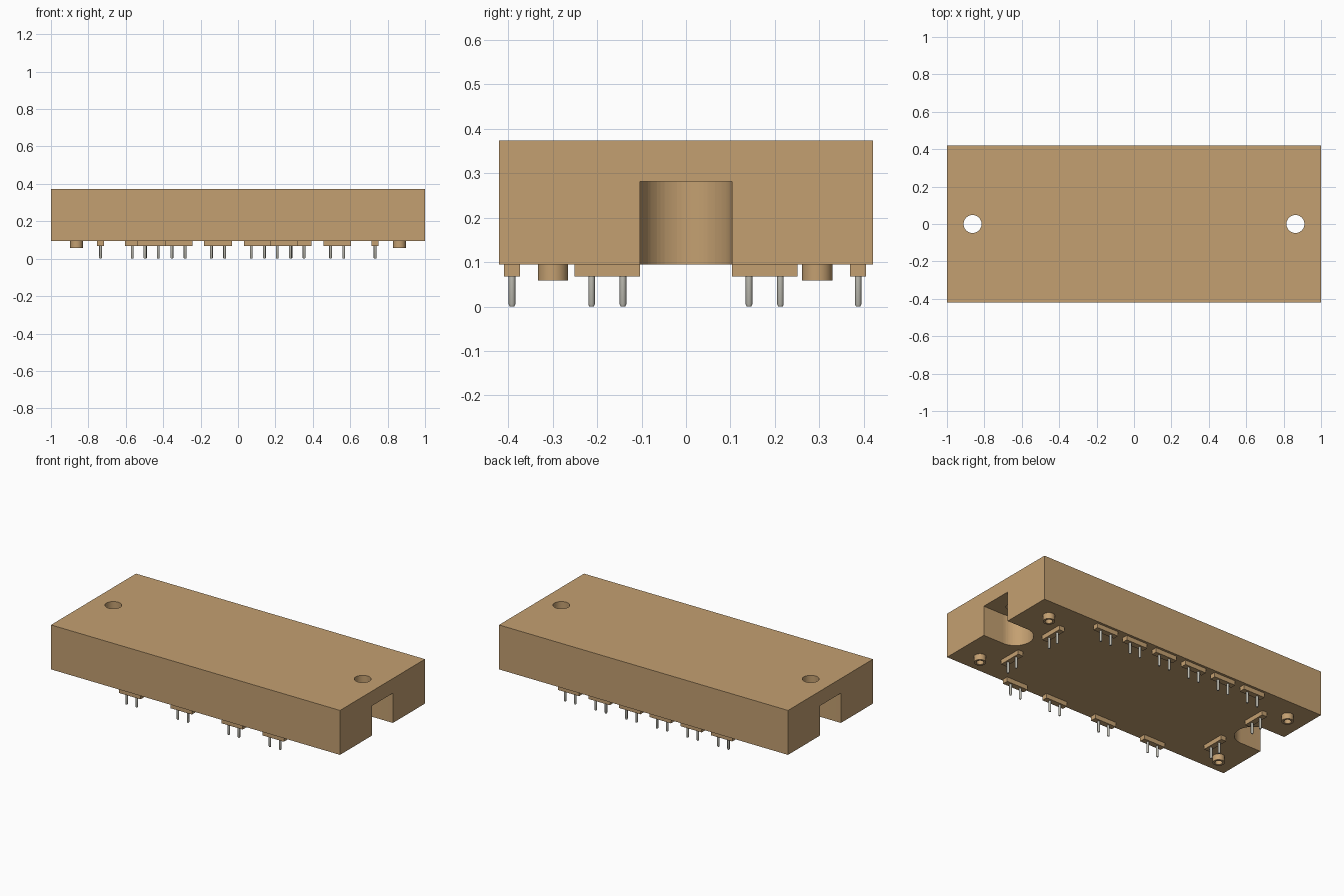
import bpy, bmesh, math
from mathutils import Matrix

cube = bpy.data.objects.get("Cube")
if cube:
    bpy.data.objects.remove(cube, do_unlink=True)


def material(name, rgb, metallic=0.0):
    m = bpy.data.materials.new(name)
    m.use_nodes = True
    m.diffuse_color = (*rgb, 1)
    bsdf = m.node_tree.nodes["Principled BSDF"]
    bsdf.inputs["Base Color"].default_value = (*rgb, 1)
    bsdf.inputs["Roughness"].default_value = 0.6
    return m


TAN = material("tan plastic", (0.55, 0.35, 0.165))
METAL = material("pin metal", (0.52, 0.51, 0.45))

BASE, TOP = 0.095, 0.373      # body underside and top
BLOCK_LOW = 0.067             # underside of pin blocks
PITCH = 0.0705                # spacing of the two pins in a block


def finish(bm, name, mat, smooth=False):
    bmesh.ops.recalc_face_normals(bm, faces=bm.faces)
    me = bpy.data.meshes.new(name)
    bm.to_mesh(me)
    bm.free()
    me.materials.append(mat)
    ob = bpy.data.objects.new(name, me)
    bpy.context.collection.objects.link(ob)
    if smooth:
        shade(ob)
    return ob


def shade(ob):
    bpy.ops.object.select_all(action='DESELECT')
    ob.select_set(True)
    bpy.context.view_layer.objects.active = ob
    bpy.ops.object.shade_smooth_by_angle(angle=math.radians(35))


def box(name, mat, x0, x1, y0, y1, z0, z1):
    bm = bmesh.new()
    mid = Matrix.Translation(((x0 + x1) / 2, (y0 + y1) / 2, (z0 + z1) / 2))
    size = Matrix.Diagonal((x1 - x0, y1 - y0, z1 - z0, 1))
    bmesh.ops.create_cube(bm, size=1, matrix=mid @ size)
    return finish(bm, name, mat)


def lathe(name, mat, x, y, profile, sides, closed=False):
    """Spin (radius, z) points about a vertical axis at x, y."""
    bm = bmesh.new()
    rings = []
    for r, z in profile:
        rings.append([bm.verts.new((x + r * math.cos(math.tau * i / sides),
                                    y + r * math.sin(math.tau * i / sides), z))
                      for i in range(sides)])
    pairs = list(zip(rings, rings[1:]))
    if closed:
        pairs.append((rings[-1], rings[0]))
    for a, b in pairs:
        for i in range(sides):
            j = (i + 1) % sides
            bm.faces.new((a[i], a[j], b[j], b[i]))
    if not closed:
        bm.faces.new(rings[0])
        bm.faces.new(rings[-1])
    return finish(bm, name, mat, True)


def slot_cutter(side):
    """Round-ended channel, open at the end of the body."""
    radius, centre, low, high = 0.103, 0.86, BASE - 0.1, 0.281
    outline = [(1.1, -radius), (1.1, radius)]
    steps = 32
    for i in range(steps + 1):
        a = math.pi / 2 + math.pi * i / steps
        outline.append((centre + radius * math.cos(a), radius * math.sin(a)))
    bm = bmesh.new()
    face = bm.faces.new([bm.verts.new((side * x, y, low)) for x, y in outline])
    top = bmesh.ops.extrude_face_region(bm, geom=[face])["geom"]
    bmesh.ops.translate(bm, vec=(0, 0, high - low),
                        verts=[v for v in top if isinstance(v, bmesh.types.BMVert)])
    return finish(bm, "slot_cutter", TAN)


# Body with end slots and mounting holes
body = box("body", TAN, -1, 1, -0.42, 0.42, BASE, TOP)
cutters = []
for side in (-1, 1):
    cutters.append(slot_cutter(side))
    cutters.append(lathe("hole_cutter", TAN, side * 0.863, 0,
                         [(0.048, 0.2), (0.048, 0.5)], 40))
for c in cutters:
    c.hide_render = True
    mod = body.modifiers.new("cut", 'BOOLEAN')
    mod.operation = 'DIFFERENCE'
    mod.solver = 'EXACT'
    mod.object = c
    bpy.context.view_layer.objects.active = body
    bpy.ops.object.modifier_apply(modifier=mod.name)
    bpy.data.objects.remove(c, do_unlink=True)
shade(body)


# Pin blocks, each carrying two pins
def pin_block(x, y, along_x):
    long, short = 0.074, 0.018
    hx, hy = (long, short) if along_x else (short, long)
    box("pin_block", TAN, x - hx, x + hx, y - hy, y + hy, BLOCK_LOW, BASE)
    for s in (-0.5, 0.5):
        px = x + s * PITCH * along_x
        py = y + s * PITCH * (not along_x)
        lathe("pin", METAL, px, py,
              [(0.005, 0), (0.0075, 0.005), (0.0075, BLOCK_LOW)], 12)


for x in (-0.462, -0.107, 0.245, 0.53):
    pin_block(x, -0.391, True)
for i in range(6):
    pin_block((i - 2.5) * 0.212, 0.387, True)
for x in (-0.735, 0.733):
    for y in (-0.177, 0.177):
        pin_block(x, y, False)

# Hollow corner standoffs
for x in (-0.863, 0.863):
    for y in (-0.299, 0.295):
        lathe("standoff", TAN, x, y,
              [(0.034, 0.058), (0.034, BASE), (0.021, BASE), (0.021, 0.058)],
              32, closed=True)
